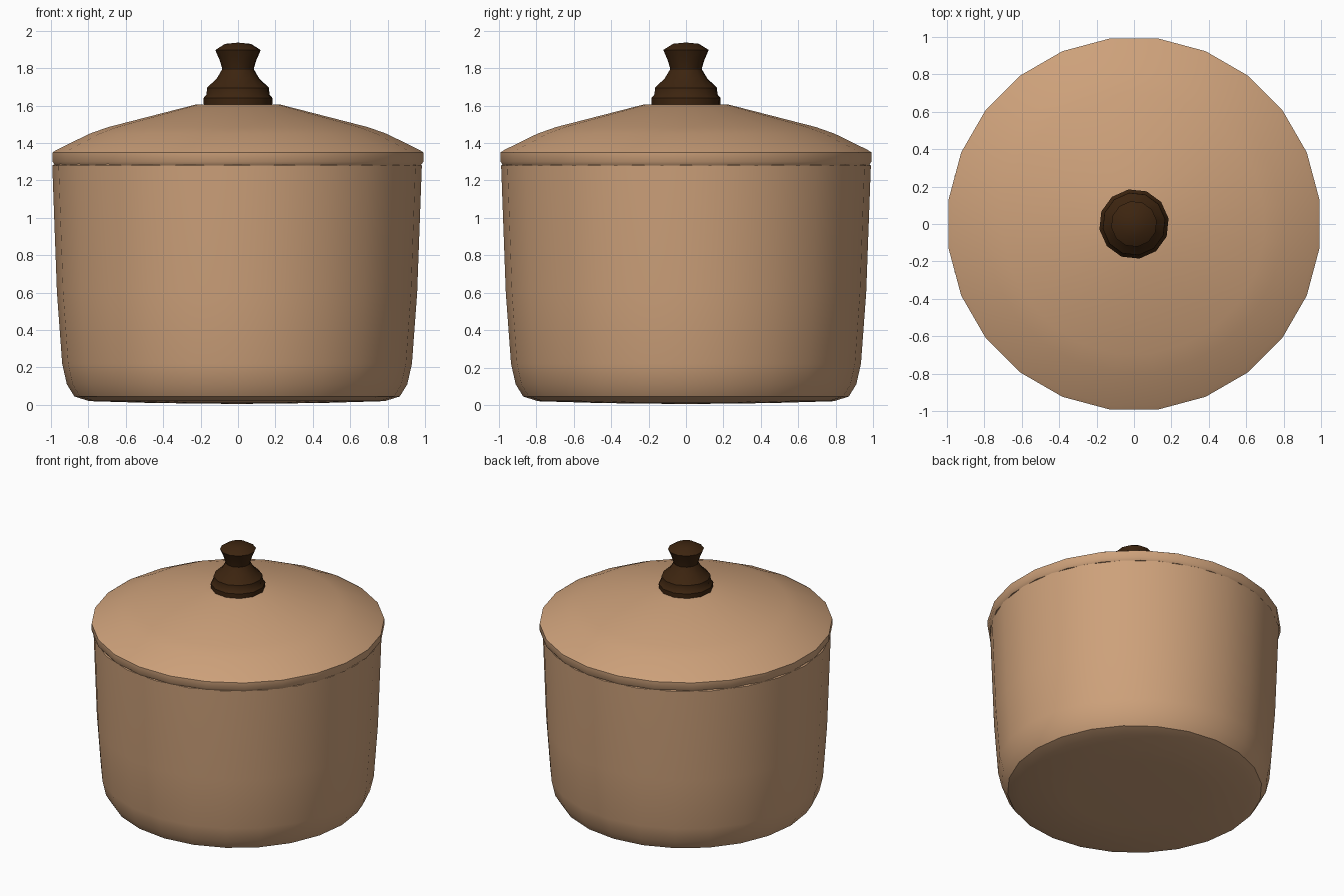
import bpy, bmesh, math

cube = bpy.data.objects.get("Cube")
if cube:
    bpy.data.objects.remove(cube, do_unlink=True)


def make_material(name, color):
    mat = bpy.data.materials.new(name)
    mat.use_nodes = True
    mat.diffuse_color = color
    bsdf = mat.node_tree.nodes["Principled BSDF"]
    bsdf.inputs["Base Color"].default_value = color
    bsdf.inputs["Roughness"].default_value = 0.7
    return mat


def lathe(name, profile, sides, mat, turn=0.0, sharp=35, center=(0, 0)):
    """Revolve (radius, height) points, listed bottom to top, around z."""
    bm = bmesh.new()
    rings = []
    for r, z in profile:
        if r == 0:
            rings.append([bm.verts.new((0, 0, z))] * sides)
            continue
        angles = [math.tau * (i + turn) / sides for i in range(sides)]
        rings.append([bm.verts.new((r * math.cos(a), r * math.sin(a), z)) for a in angles])
    for low, high in zip(rings, rings[1:]):
        for i in range(sides):
            j = (i + 1) % sides
            corners = dict.fromkeys((low[i], low[j], high[j], high[i]))
            bm.faces.new(list(corners))
    mesh = bpy.data.meshes.new(name)
    bm.to_mesh(mesh)
    bm.free()
    mesh.materials.append(mat)
    obj = bpy.data.objects.new(name, mesh)
    obj.location = (center[0], center[1], 0)
    bpy.context.collection.objects.link(obj)
    bpy.ops.object.select_all(action="DESELECT")
    obj.select_set(True)
    bpy.context.view_layer.objects.active = obj
    bpy.ops.object.shade_smooth_by_angle(angle=math.radians(sharp))
    return obj


clay = make_material("tan clay", (0.61, 0.355, 0.195, 1))
wood = make_material("dark wood", (0.046, 0.018, 0.005, 1))

# Tapered pot with a rounded lower edge
lathe("pot_body", [(0, 0.005), (0.45, 0.01), (0.79, 0.02), (0.87, 0.045), (0.91, 0.11),
                   (0.935, 0.22), (0.963, 0.6), (0.988, 1.28), (0.96, 1.3)],
      24, clay, center=(-0.005, 0))

# Domed lid with a shallow rim band
lathe("lid", [(0, 1.27), (0.985, 1.28), (1.0, 1.3), (1.0, 1.35), (0.975, 1.365),
              (0.8, 1.45), (0.7, 1.485), (0.23, 1.605), (0, 1.61)],
      24, clay, turn=0.5, sharp=40)

# Turned knob
lathe("lid_knob", [(0, 1.6), (0.185, 1.6), (0.187, 1.64), (0.17, 1.66), (0.168, 1.695),
                   (0.115, 1.745), (0.085, 1.795), (0.098, 1.84), (0.123, 1.897),
                   (0.07, 1.93), (0, 1.937)],
      12, wood, turn=0.3, sharp=40)
